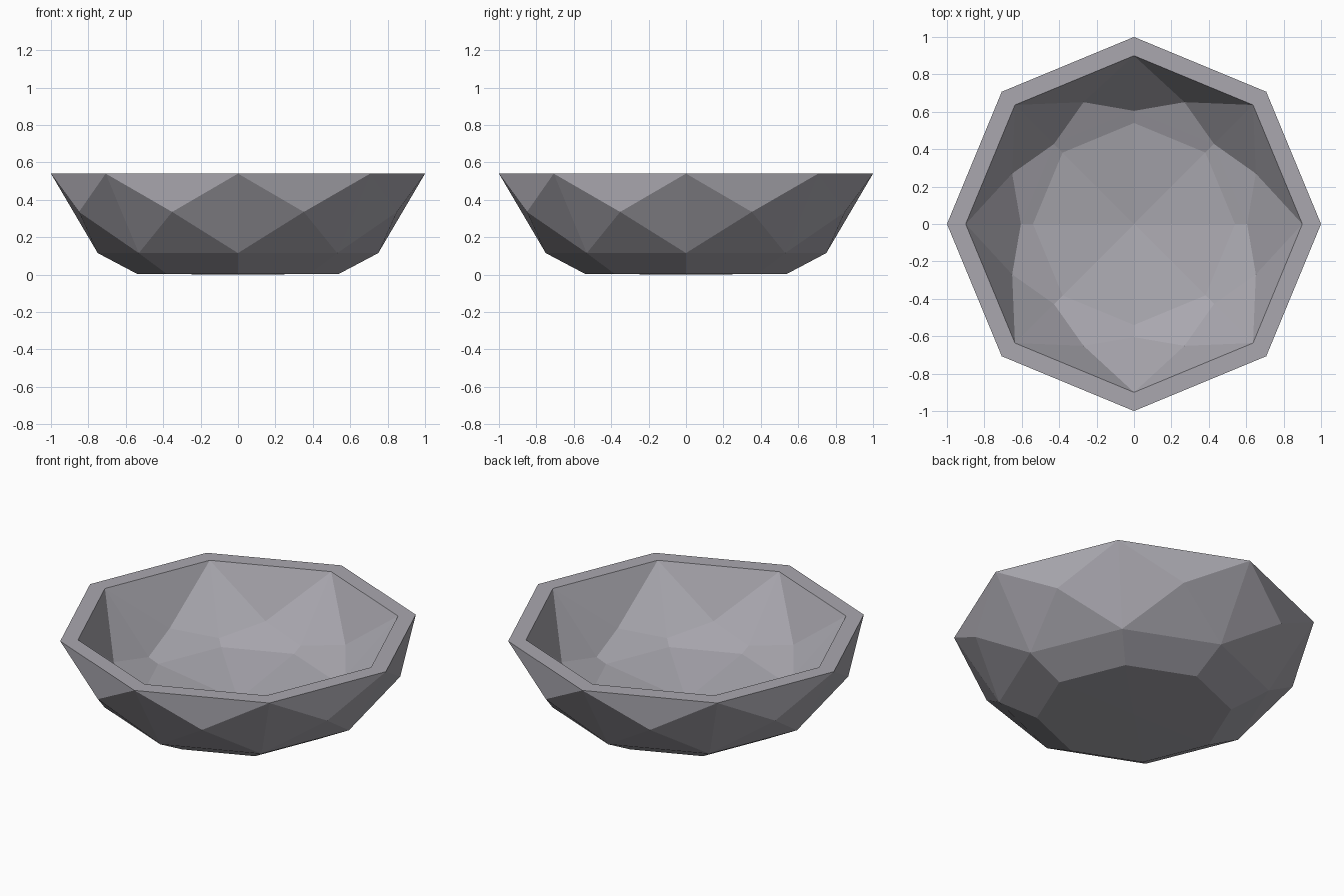
import bpy, bmesh
from math import cos, sin, pi

cube = bpy.data.objects.get("Cube")
if cube:
    bpy.data.objects.remove(cube)

SIDES = 8

# Single stone colour
stone = bpy.data.materials.new("grey_stone")
stone.use_nodes = True
colour = (0.40, 0.39, 0.43, 1)
stone.diffuse_color = colour
stone.node_tree.nodes["Principled BSDF"].inputs["Base Color"].default_value = colour

bm = bmesh.new()


def ring(radius, z, half_turn=False):
    """Octagon of vertices, optionally turned by half a side."""
    shift = 0.5 if half_turn else 0
    angles = [2 * pi * (i + shift) / SIDES for i in range(SIDES)]
    return [bm.verts.new((radius * cos(a), radius * sin(a), z)) for a in angles]


def faceted_shell(rim, mid, low, base, centre_z):
    """Gem-cut wall of triangles and split diamonds, closed by a shallow fan."""
    centre = bm.verts.new((0, 0, centre_z))
    for i in range(SIDES):
        j = (i + 1) % SIDES
        for face in ((rim[i], rim[j], mid[i]),
                     (rim[i], mid[i], low[i]),
                     (rim[j], low[j], mid[i]),
                     (mid[i], low[j], low[i]),
                     (low[i], low[j], base[j], base[i]),
                     (base[i], base[j], centre)):
            bm.faces.new(face)


# Outer wall and underside
outer_rim = ring(1.0, 0.54)
faceted_shell(outer_rim, ring(0.92, 0.335, True), ring(0.75, 0.115),
              ring(0.54, 0.004), 0.0)

# Hollow inside
inner_rim = ring(0.90, 0.54)
faceted_shell(inner_rim, ring(0.705, 0.26, True), ring(0.605, 0.20),
              ring(0.54, 0.175), 0.10)

# Flat lip joining the two walls
for i in range(SIDES):
    j = (i + 1) % SIDES
    bm.faces.new((outer_rim[i], outer_rim[j], inner_rim[j], inner_rim[i]))

bmesh.ops.recalc_face_normals(bm, faces=bm.faces)
mesh = bpy.data.meshes.new("bowl")
bm.to_mesh(mesh)
bm.free()
mesh.materials.append(stone)
bowl = bpy.data.objects.new("bowl", mesh)
bpy.context.collection.objects.link(bowl)
